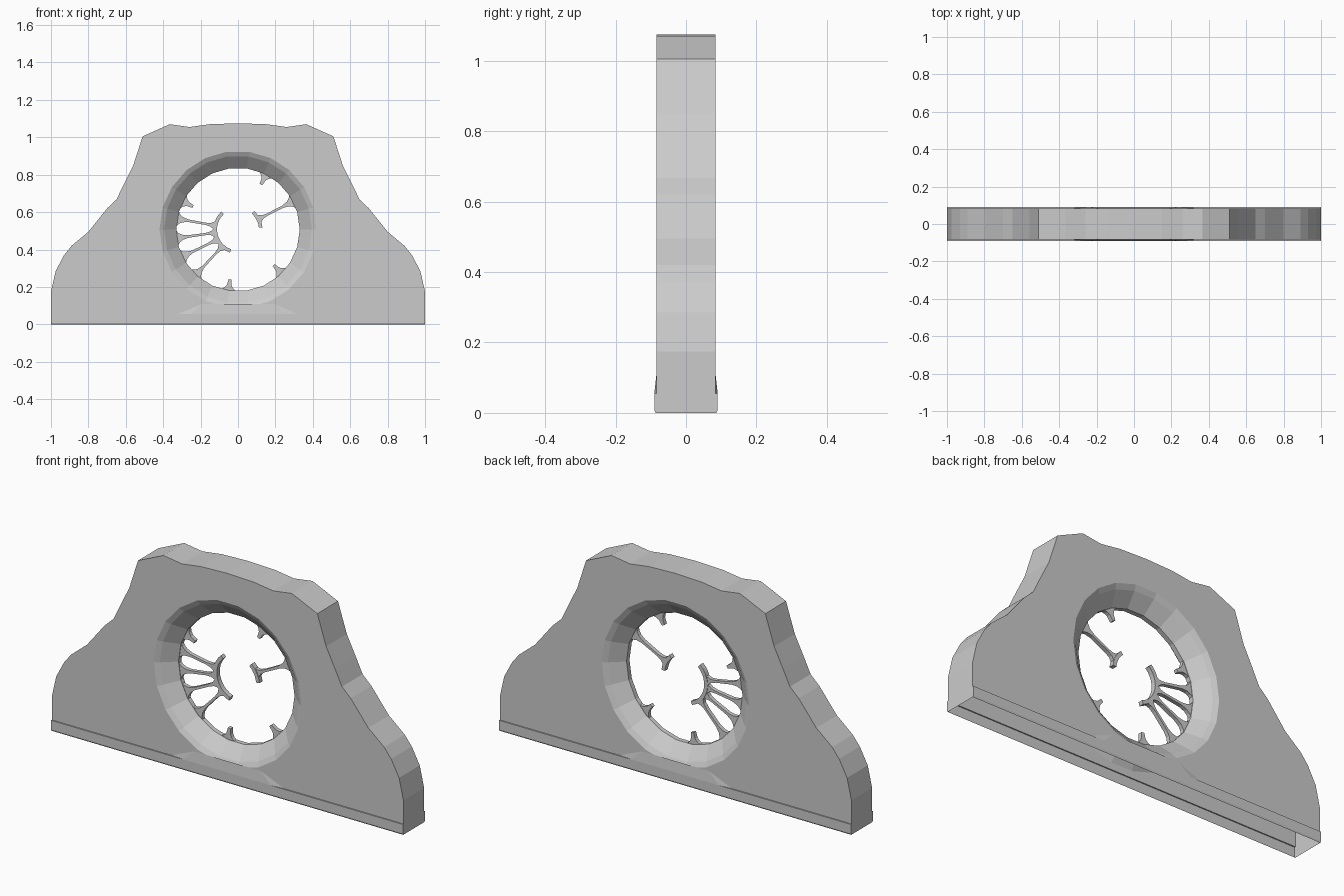
import bpy, bmesh
from math import cos, sin, pi, radians

if "Cube" in bpy.data.objects:
    bpy.data.objects.remove(bpy.data.objects["Cube"])

CZ = 0.507     # height of the window centre
HALF = 0.084   # half thickness of the wall
SIDES = 22


def finish(name, bm):
    bmesh.ops.recalc_face_normals(bm, faces=bm.faces[:])
    mesh = bpy.data.meshes.new(name)
    bm.to_mesh(mesh)
    bm.free()
    obj = bpy.data.objects.new(name, mesh)
    bpy.context.collection.objects.link(obj)
    return obj


def ring(bm, r, y):
    return [bm.verts.new((r * cos(2 * pi * (i + .5) / SIDES + pi / 2), y,
                          CZ + r * sin(2 * pi * (i + .5) / SIDES + pi / 2))) for i in range(SIDES)]


def bridge(bm, a, b, closed=True):
    n = len(a)
    for i in range(n if closed else n - 1):
        j = (i + 1) % n
        bm.faces.new((a[i], a[j], b[j], b[i]))


def plate(bm, pts, half=0.01):
    # flat polygon in the xz plane, given thickness in y
    a = [bm.verts.new((x, -half, z)) for x, z in pts]
    b = [bm.verts.new((x, half, z)) for x, z in pts]
    bm.faces.new(a)
    bm.faces.new(b[::-1])
    bridge(bm, a, b)


# Broken wall: open-bottomed shell with a round splayed window
right = [(1, .055), (1, .175), (.975, .285), (.93, .37), (.89, .42), (.80, .495),
         (.70, .62), (.65, .667), (.61, .75), (.56, .85), (.51, 1.005),
         (.365, 1.07), (.26, 1.055), (.15, 1.07)]
outline = right + [(0, 1.075)] + [(-x, z) for x, z in reversed(right)]
funnel = [(.42, HALF), (.395, .07), (.33, .012)]
bm = bmesh.new()
borders, inner = [], []
for s in (-1, 1):
    border = [bm.verts.new((x, s * HALF, z)) for x, z in outline]
    rings = [ring(bm, r, s * y) for r, y in funnel]
    edges = [bm.edges.new((loop[i], loop[(i + 1) % len(loop)]))
             for loop in (border, rings[0]) for i in range(len(loop))]
    bmesh.ops.triangle_fill(bm, use_beauty=True, edges=edges)
    bridge(bm, rings[0], rings[1])
    bridge(bm, rings[1], rings[2])
    borders.append(border)
    inner.append(rings[2])
bridge(bm, *borders, closed=False)
bridge(bm, *inner)
finish("wall", bm)

# Plinth: hollow strip with a ledge, open underneath
bm = bmesh.new()
section = [(-.086, 0), (-.09, .008), (-.09, .055), (-HALF, .055)]
section += [(-y, z) for y, z in reversed(section)]
ends = [[bm.verts.new((x, y, z)) for y, z in section] for x in (-1, 1)]
for i in (0, 1, 2, 4, 5, 6):
    bm.faces.new((ends[0][i], ends[0][i + 1], ends[1][i + 1], ends[1][i]))
for e in ends:
    bm.faces.new(e)
finish("plinth", bm)

# Aprons: slopes between the ledge and the window splay
bm = bmesh.new()
for s in (-1, 1):
    low = [bm.verts.new((x, s * .09, .055)) for x in (-.25, .25)]
    tip = [bm.verts.new((x, s * HALF, .055)) for x in (-.32, .32)]
    top = [bm.verts.new((x, s * HALF, .11)) for x in (-.19, .19)]
    bm.faces.new((low[0], low[1], top[1], top[0]))
    for k in (0, 1):
        bm.faces.new((low[k], top[k], tip[k]))
finish("aprons", bm)

# Window tracery: spokes, broken stubs and pieces of the centre ring
SPOKE = [(.335, .05), (.318, .026), (.30, .014), (.27, .007), (.175, .006), (.148, .010), (.125, .024)]
STUB = [(.335, .05), (.315, .022), (.30, .012), (.27, .008)]


def radial(bm, angle, profile):
    a = radians(angle)
    pts = [(r, w) for r, w in profile] + [(r, -w) for r, w in reversed(profile)]
    plate(bm, [(r * cos(a) - w * sin(a), CZ + r * sin(a) + w * cos(a)) for r, w in pts])


def arc(bm, start, end, steps):
    angs = [radians(start + (end - start) * i / steps) for i in range(steps + 1)]
    pts = [(.112 * cos(a), CZ + .112 * sin(a)) for a in angs]
    pts += [(.131 * cos(a), CZ + .131 * sin(a)) for a in reversed(angs)]
    plate(bm, pts, .0125)


bm = bmesh.new()
for angle in (27, 170, 188, 206, 227):
    radial(bm, angle, SPOKE)
for angle in (63, 153, 261, 315):
    radial(bm, angle, STUB)
arc(bm, 133, 251, 12)
arc(bm, 5, 49, 5)
finish("window_tracery", bm)
